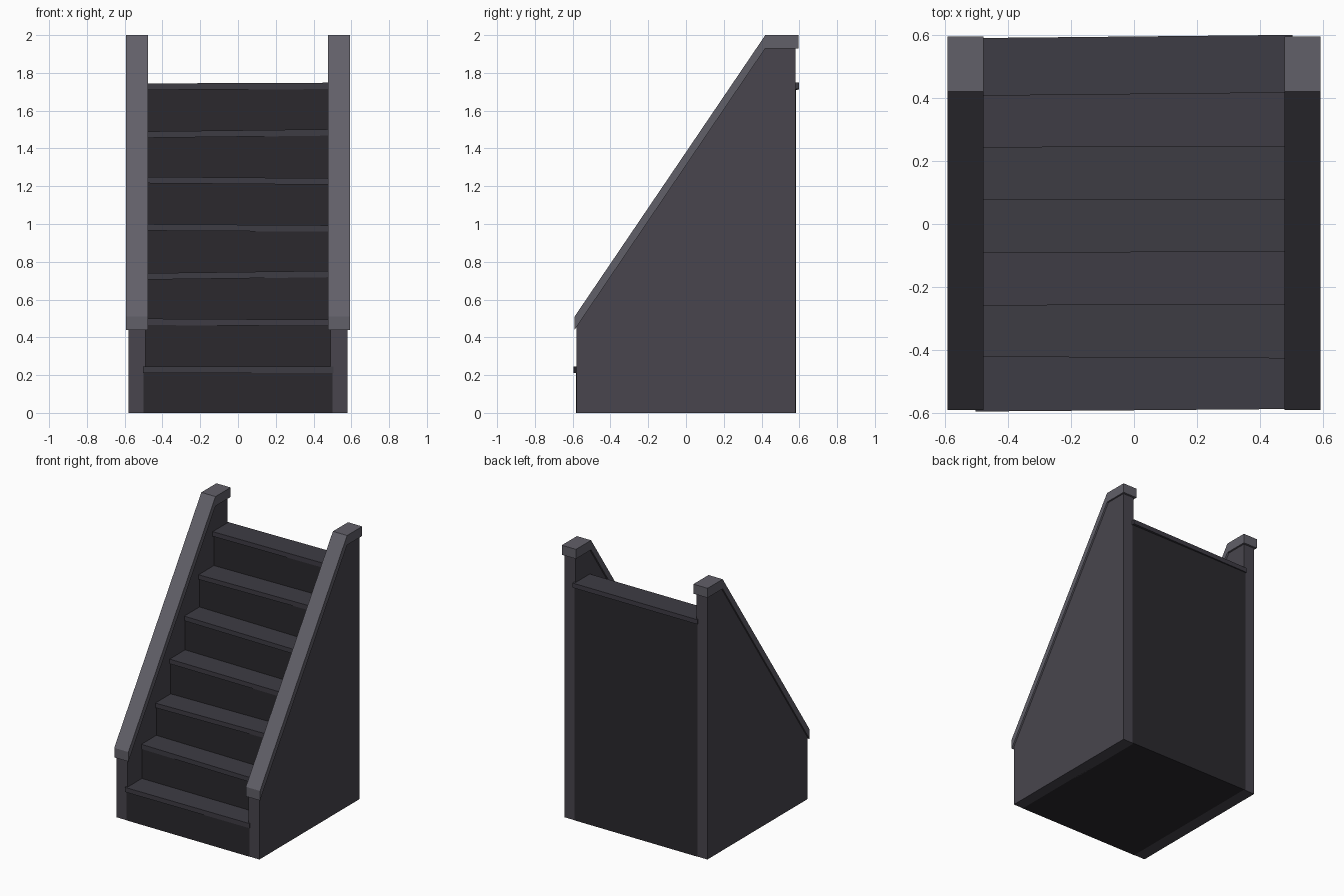
import bpy, bmesh
from math import atan2
from mathutils import Vector

if "Cube" in bpy.data.objects:
    bpy.data.objects.remove(bpy.data.objects["Cube"])


def material(name, rgb):
    m = bpy.data.materials.new(name)
    m.diffuse_color = (*rgb, 1)
    m.use_nodes = True
    m.node_tree.nodes["Principled BSDF"].inputs["Base Color"].default_value = m.diffuse_color
    return m


wall_mat = material("wall_stone", (0.065, 0.06, 0.075))
cap_mat = material("cap_stone", (0.12, 0.115, 0.14))
tread_mat = material("tread_stone", (0.048, 0.045, 0.058))
riser_mat = material("riser_stone", (0.024, 0.022, 0.027))


def make_object(name, bm, mat):
    bmesh.ops.recalc_face_normals(bm, faces=bm.faces)
    mesh = bpy.data.meshes.new(name)
    bm.to_mesh(mesh)
    bm.free()
    mesh.materials.append(mat)
    ob = bpy.data.objects.new(name, mesh)
    bpy.context.collection.objects.link(ob)
    return ob


def prism(name, profile, x0, x1, mat):
    """Extrude a (y, z) profile along x."""
    bm = bmesh.new()
    face = bm.faces.new([bm.verts.new((x0, y, z)) for y, z in profile])
    ext = bmesh.ops.extrude_face_region(bm, geom=[face])["geom"]
    moved = [v for v in ext if isinstance(v, bmesh.types.BMVert)]
    bmesh.ops.translate(bm, verts=moved, vec=Vector((x1 - x0, 0, 0)))
    return make_object(name, bm, mat)


STEPS, RISE, RUN = 7, 0.25, 0.167

# Side walls and sloped caps
wall = [(-0.58, 0), (0.58, 0), (0.58, 1.95), (0.43, 1.95), (-0.58, 0.47)]
cap = [(-0.59, 0.44), (-0.59, 0.51), (0.42, 2.0), (0.595, 2.0),
       (0.595, 1.93), (0.42, 1.93)]
for side, s in (("left", -1), ("right", 1)):
    prism(side + "_wall", wall, s * 0.49, s * 0.58, wall_mat)
    prism(side + "_cap_rail", cap, s * 0.477, s * 0.592, cap_mat)

# Stepped body: risers, back and underside
body = [(0.582, 0), (-0.582, 0)]
for i in range(STEPS):
    y, z = -0.582 + i * RUN, (i + 1) * RISE - 0.02
    if i:
        body.append((y, z - RISE))
    body.append((y, z))
body.append((0.582, STEPS * RISE - 0.02))
prism("stepped_body", body, -0.5, 0.5, riser_mat)

# Slightly crooked treads: (roll in z, yaw in y) difference across the width
tilts = [(0.0, 0.008), (-0.006, -0.005), (0.013, 0.004), (-0.006, 0.006),
         (-0.008, 0.001), (0.012, 0.004), (0.004, 0.010)]
for i, (dz, dy) in enumerate(tilts):
    bm = bmesh.new()
    bmesh.ops.create_cube(bm, size=1)
    for v in bm.verts:
        v.co = Vector((v.co.x * 1.008, v.co.y * 0.183, v.co.z * 0.034))
    ob = make_object("tread_%d" % (i + 1), bm, tread_mat)
    ob.location = (0, -0.499 + i * RUN, (i + 1) * RISE - 0.021)
    ob.rotation_euler = (0, -atan2(dz, 1), atan2(dy, 1))
